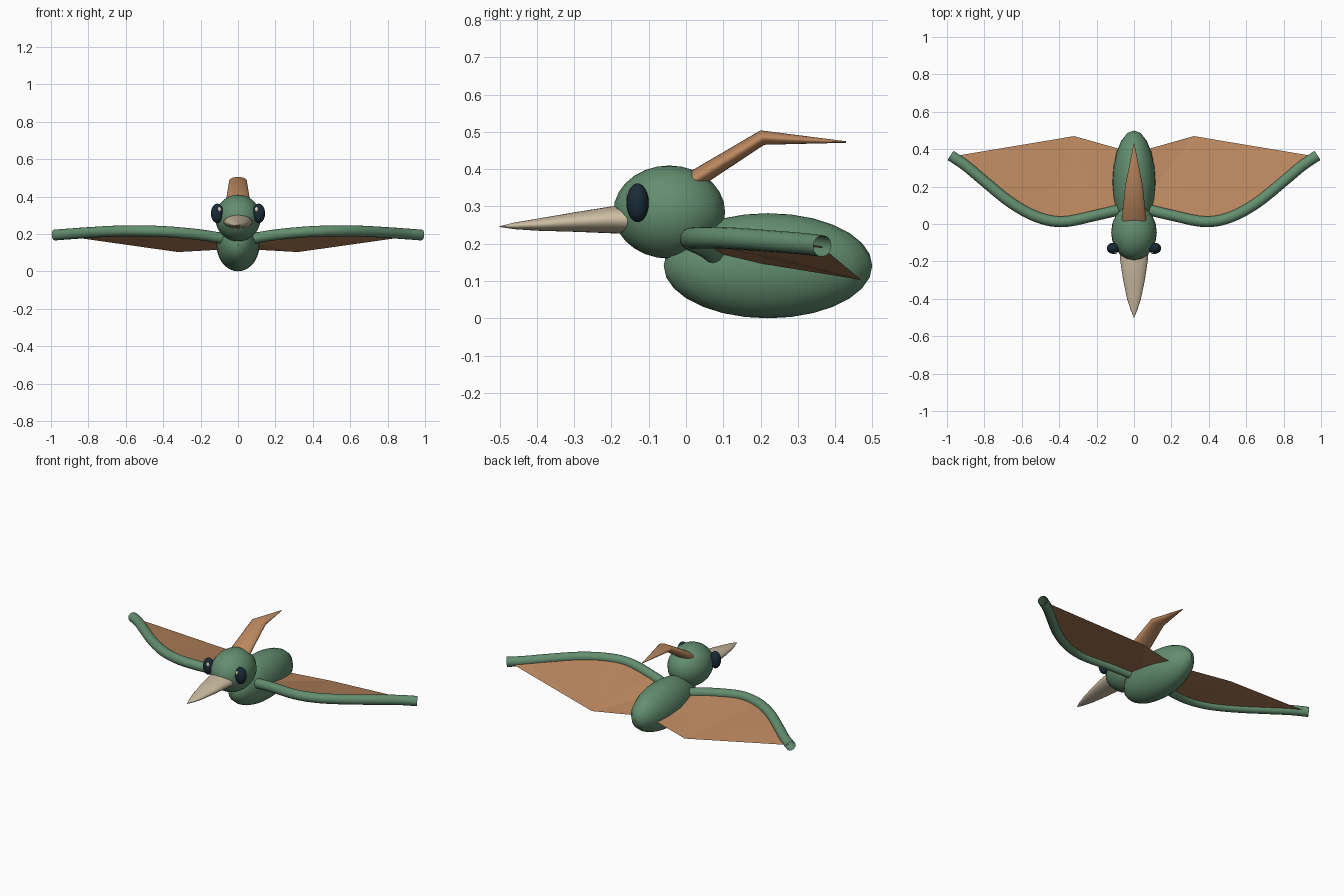
import bpy, bmesh, math
from mathutils import Vector

if "Cube" in bpy.data.objects:
    bpy.data.objects.remove(bpy.data.objects["Cube"])


def material(name, rgb):
    m = bpy.data.materials.new(name)
    m.diffuse_color = (*rgb, 1)
    m.use_nodes = True
    m.node_tree.nodes["Principled BSDF"].inputs["Base Color"].default_value = m.diffuse_color
    return m


GREEN = material("green_skin", (0.125, 0.27, 0.16))
BROWN = material("tan_membrane", (0.50, 0.245, 0.115))
CREAM = material("cream_beak", (0.60, 0.50, 0.36))
NAVY = material("dark_eye", (0.010, 0.025, 0.040))
SHINE = material("eye_highlight", (0.75, 0.65, 0.52))


def finish(bm, name, mat, smooth=True):
    bmesh.ops.recalc_face_normals(bm, faces=bm.faces)
    me = bpy.data.meshes.new(name)
    bm.to_mesh(me)
    bm.free()
    me.materials.append(mat)
    ob = bpy.data.objects.new(name, me)
    bpy.context.collection.objects.link(ob)
    if smooth:
        bpy.ops.object.select_all(action='DESELECT')
        ob.select_set(True)
        bpy.context.view_layer.objects.active = ob
        bpy.ops.object.shade_smooth_by_angle(angle=math.radians(40))
    return ob


def ellipsoid(name, mat, centre, radii, u=20, v=14):
    bm = bmesh.new()
    bmesh.ops.create_uvsphere(bm, u_segments=u, v_segments=v, radius=1)
    for p in bm.verts:
        p.co = Vector(a * r + c for a, r, c in zip(p.co, radii, centre))
    return finish(bm, name, mat)


def loft(name, mat, path, radii, seg=20, caps=True):
    """Elliptical tube along a path; radii are (sideways, upright)."""
    pts = [Vector(p) for p in path]
    bm = bmesh.new()
    rings = []
    for i, (p, (rx, rz)) in enumerate(zip(pts, radii)):
        t = Vector()
        if i > 0:
            t += (p - pts[i - 1]).normalized()
        if i < len(pts) - 1:
            t += (pts[i + 1] - p).normalized()
        t.normalize()
        side = t.cross(Vector((0, 0, 1))).normalized()
        up = side.cross(t)
        rings.append([bm.verts.new(p + side * rx * math.cos(a) + up * rz * math.sin(a))
                      for a in (2 * math.pi * k / seg for k in range(seg))])
    for a, b in zip(rings, rings[1:]):
        for k in range(seg):
            n = (k + 1) % seg
            bm.faces.new((a[k], a[n], b[n], b[k]))
    if caps:
        bm.faces.new(rings[0])
        bm.faces.new(rings[-1])
    return finish(bm, name, mat)


def spline(points, steps=5):
    """Smooth curve passing through all points."""
    p = [Vector(q) for q in points]
    p = [2 * p[0] - p[1]] + p + [2 * p[-1] - p[-2]]
    out = []
    for a, b, c, d in zip(p, p[1:], p[2:], p[3:]):
        for s in range(steps):
            t = s / steps
            out.append(0.5 * (2 * b + (c - a) * t + (2 * a - 5 * b + 4 * c - d) * t * t
                              + (3 * b - a - 3 * c + d) * t ** 3))
    return out + [p[-2]]


# Body and head
ellipsoid("body", GREEN, (0, 0.22, 0.141), (0.115, 0.28, 0.141))
ellipsoid("head", GREEN, (0, -0.045, 0.285), (0.122, 0.15, 0.125))

# Beak
loft("beak", CREAM,
     [(0, -0.14, 0.264), (0, -0.2, 0.264), (0, -0.3, 0.258), (0, -0.4, 0.251),
      (0, -0.46, 0.248), (0, -0.5, 0.246)],
     [(0.078, 0.038), (0.073, 0.036), (0.058, 0.026), (0.037, 0.016),
      (0.018, 0.009), (0.001, 0.001)], seg=28)

# Swept-back head crest
loft("crest", BROWN,
     [(0, 0.02, 0.37), (0, 0.205, 0.485), (0, 0.43, 0.473)],
     [(0.066, 0.025), (0.047, 0.02), (0.002, 0.002)], seg=24)

# Wings and eyes, one of each per side
ARM = [(0.06, 0.08, 0.172), (0.2, 0.047, 0.195), (0.38, 0.012, 0.212), (0.52, 0.038, 0.216),
       (0.66, 0.115, 0.215), (0.8, 0.228, 0.207), (0.9, 0.312, 0.200), (0.98, 0.366, 0.194)]
for s, label in ((1, "left"), (-1, "right")):
    arm = [(s * p.x, p.y, p.z) for p in spline(ARM)]
    loft("wing_arm_" + label, GREEN, arm, [(0.029, 0.029)] * len(arm), seg=16, caps=False)

    # Flat skin stretched from the arm to the trailing corner
    bm = bmesh.new()
    edge = [(0.02, 0.385, 0.12), (0.02, 0.09, 0.165)] + ARM[1:-1] + [(0.965, 0.362, 0.194)]
    vs = [bm.verts.new((s * x, y, z)) for x, y, z in edge]
    corner = bm.verts.new((s * 0.32, 0.47, 0.103))
    for a, b in zip(vs, vs[1:]):
        bm.faces.new((corner, a, b) if s < 0 else (corner, b, a))
    skin = finish(bm, "wing_skin_" + label, BROWN, smooth=False)
    if skin.data.polygons[0].normal.z < 0:
        skin.data.flip_normals()

    ellipsoid("eye_" + label, NAVY, (s * 0.111, -0.13, 0.31), (0.034, 0.03, 0.052), 20, 14)
    ellipsoid("eye_highlight_" + label, SHINE, (s * 0.1, -0.153, 0.331),
              (0.010, 0.007, 0.014), 12, 8)
